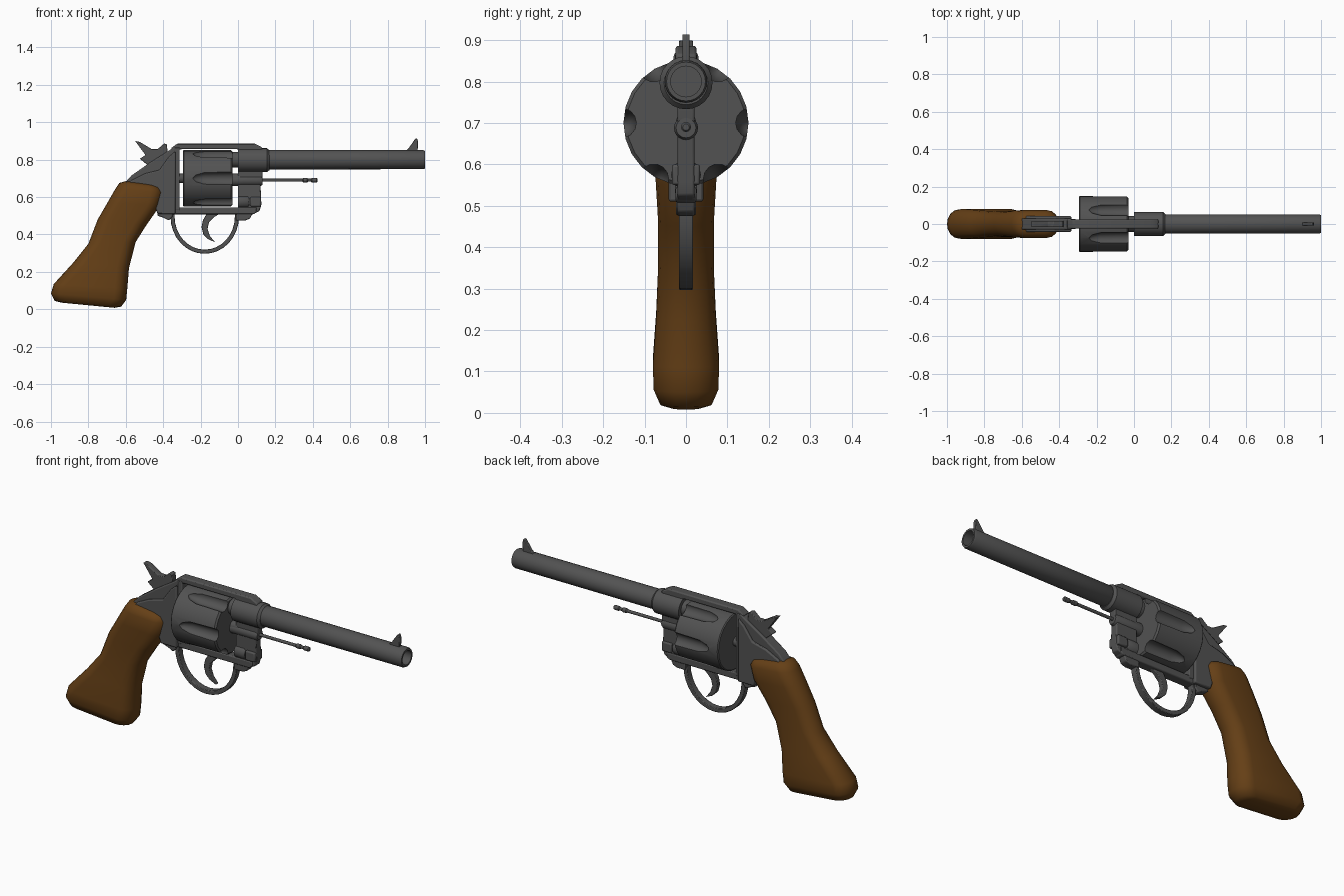
import bpy, bmesh
from math import sin, cos, pi, radians

if "Cube" in bpy.data.objects:
    bpy.data.objects.remove(bpy.data.objects["Cube"])


def material(name, col):
    m = bpy.data.materials.new(name)
    m.diffuse_color = (*col, 1)
    m.use_nodes = True
    m.node_tree.nodes["Principled BSDF"].inputs["Base Color"].default_value = m.diffuse_color
    return m


STEEL = material("steel", (0.085, 0.085, 0.085))
WOOD = material("wood", (0.13, 0.05, 0.008))


def finish(name, bm, mat=STEEL, angle=35, bevel=0):
    bmesh.ops.recalc_face_normals(bm, faces=bm.faces)
    me = bpy.data.meshes.new(name)
    bm.to_mesh(me)
    bm.free()
    ob = bpy.data.objects.new(name, me)
    bpy.context.collection.objects.link(ob)
    me.materials.append(mat)
    if bevel:
        b = ob.modifiers.new("bevel", 'BEVEL')
        b.width, b.segments, b.limit_method = bevel, 2, 'ANGLE'
    smooth(ob, angle)
    return ob


def smooth(ob, angle):
    bpy.ops.object.select_all(action='DESELECT')
    ob.select_set(True)
    bpy.context.view_layer.objects.active = ob
    bpy.ops.object.shade_smooth_by_angle(angle=radians(angle))


def prism(name, pts, hw, bevel=0.0):
    """Side profile (x, z) extruded to half width hw on both sides."""
    bm = bmesh.new()
    f = bm.faces.new([bm.verts.new((x, -hw, z)) for x, z in pts])
    r = bmesh.ops.extrude_face_region(bm, geom=[f])
    bmesh.ops.translate(bm, vec=(0, 2 * hw, 0),
                        verts=[v for v in r['geom'] if isinstance(v, bmesh.types.BMVert)])
    return finish(name, bm, bevel=bevel)


def skin(bm, rings):
    """Bridge vertex rings and cap both ends."""
    rings = [[bm.verts.new(p) for p in r] for r in rings]
    n = len(rings[0])
    for a, b in zip(rings, rings[1:]):
        for i in range(n):
            bm.faces.new((a[i], a[(i + 1) % n], b[(i + 1) % n], b[i]))
    bm.faces.new(rings[0])
    bm.faces.new(rings[-1])


def lathe_rings(profile, z, segs, y=0.0):
    return [[(x, y + r * cos(2 * pi * i / segs), z + r * sin(2 * pi * i / segs))
             for i in range(segs)] for x, r in profile]


def lathe(name, profile, z, segs=24):
    """(x, radius) profile turned round an axis along x."""
    bm = bmesh.new()
    skin(bm, lathe_rings(profile, z, segs))
    return finish(name, bm)


# Grip: lofted rounded sections (back x, back z, front x, front z, half width)
sections = [
    (-.94, .035, -.66, .008, .035), (-.98, .045, -.625, .014, .062),
    (-1.0, .085, -.598, .05, .078), (-.985, .135, -.592, .11, .08),
    (-.88, .25, -.583, .22, .072), (-.80, .35, -.547, .36, .067),
    (-.75, .48, -.49, .45, .067), (-.695, .575, -.42, .55, .073),
    (-.655, .645, -.40, .625, .074), (-.635, .675, -.412, .65, .062),
    (-.60, .685, -.44, .663, .04)]
rings = []
for bx, bz, fx, fz, hw in sections:
    length = ((fx - bx) ** 2 + (fz - bz) ** 2) ** .5
    e = min(.065, hw) / length          # depth of the rounded ends
    ring = []
    for start, mid in ((-pi / 2, 1 - e), (pi / 2, e)):
        for k in range(9):
            a = start + pi * k / 8
            t = mid + e * cos(a)
            ring.append((bx + (fx - bx) * t, hw * sin(a), bz + (fz - bz) * t))
    rings.append(ring)
bm = bmesh.new()
skin(bm, rings)
finish("grip", bm, WOOD, 60)

# Barrel with bore, and its collar
lathe("barrel", [(-.03, .042), (.15, .042), (.165, .052), (.99, .051), (1, .047),
                 (1, .037), (.7, .037)], .80)
lathe("barrel_collar", [(0, .064), (.155, .064), (.168, .053)], .797)
prism("front_sight", [(.89, .84), (.915, .865), (.948, .912), (.957, .915), (.963, .895),
                      (.96, .84)], .009, .003)

# Fluted cylinder
drum = lathe("cylinder", [(-.295, .146), (-.29, .151), (-.038, .151), (-.03, .143)], .70)
bm = bmesh.new()
for i in range(6):
    a = i * pi / 3
    skin(bm, lathe_rings([(-.24, .006), (-.225, .02), (-.18, .033), (.02, .037)],
                         .70 + .156 * sin(a), 14, .156 * cos(a)))
cutter = finish("flute_cutter", bm)
cutter.hide_render = True
b = drum.modifiers.new("flutes", 'BOOLEAN')
b.operation, b.solver, b.object = 'DIFFERENCE', 'EXACT', cutter
bpy.context.view_layer.objects.active = drum
bpy.ops.object.modifier_apply(modifier=b.name)
bpy.data.objects.remove(cutter)
smooth(drum, 35)

# Axle, crane and ejector rod
lathe("axle", [(-.33, .025), (.01, .025)], .70, 16)
lathe("crane_tube", [(-.03, .029), (.12, .029), (.13, .024)], .688, 20)
lathe("ejector_rod", [(.10, .008), (.345, .008), (.35, .012), (.37, .012), (.375, .008),
                      (.39, .008), (.395, .012), (.42, .012), (.425, .008)], .69, 12)
lathe("crane_hinge", [(0, .036), (.05, .036), (.06, .03)], .575, 16)

# Frame: top strap, front post, bottom bar, recoil plate
prism("top_strap", [(-.345, .85), (-.36, .86), (-.325, .886), (.09, .886), (.13, .865),
                    (.13, .80), (0, .80), (0, .856), (-.30, .856)], .025, .006)
prism("front_post", [(0, .80), (.13, .80), (.13, .70), (.12, .67), (.125, .56),
                     (.115, .525), (.08, .508), (0, .508)], .021, .005)
prism("post_block", [(.065, .60), (.122, .60), (.122, .55), (.065, .55)], .034, .006)
prism("bottom_bar", [(-.43, .545), (.10, .545), (.10, .52), (.085, .508), (-.43, .508)],
      .025, .005)
prism("recoil_plate", [(-.345, .865), (-.312, .865), (-.312, .53), (-.345, .53)], .027, .003)
prism("frame_side", [(-.335, .845), (-.37, .815), (-.42, .745), (-.50, .725), (-.57, .69),
                     (-.60, .66), (-.45, .57), (-.43, .51), (-.335, .51)], .042, .006)
prism("backstrap", [(-.335, .872), (-.38, .842), (-.47, .785), (-.57, .715), (-.61, .67),
                    (-.45, .60), (-.335, .60)], .03, .006)

# Lugs where the guard meets the frame
prism("rear_lug", [(-.43, .53), (-.35, .53), (-.35, .495), (-.37, .475), (-.40, .49),
                   (-.43, .50)], .024, .005)
prism("front_lug", [(-.01, .52), (.08, .52), (.065, .485), (.04, .475), (-.01, .475)],
      .021, .005)

# Trigger guard: half-oval band
arc = [pi + pi * k / 16 for k in range(17)]
outer = [(-.178 + .183 * cos(a), .495 + .198 * sin(a)) for a in arc]
inner = [(-.178 + .161 * cos(a), .495 + .176 * sin(a)) for a in reversed(arc)]
prism("trigger_guard", [(-.361, .52)] + outer + [(.005, .52), (-.017, .52)] + inner
      + [(-.339, .52)], .017, .003)

# Trigger
prism("trigger", [(-.09, .515), (-.165, .515), (-.188, .475), (-.195, .44), (-.185, .40),
                  (-.16, .375), (-.122, .358), (-.15, .392), (-.163, .43), (-.155, .465),
                  (-.125, .495)], .012, .003)

# Hammer and spur
prism("hammer", [(-.55, .90), (-.525, .895), (-.46, .856), (-.43, .856), (-.395, .886),
                 (-.38, .882), (-.375, .82), (-.40, .76), (-.47, .76), (-.525, .805),
                 (-.495, .825)], .017, .003)
